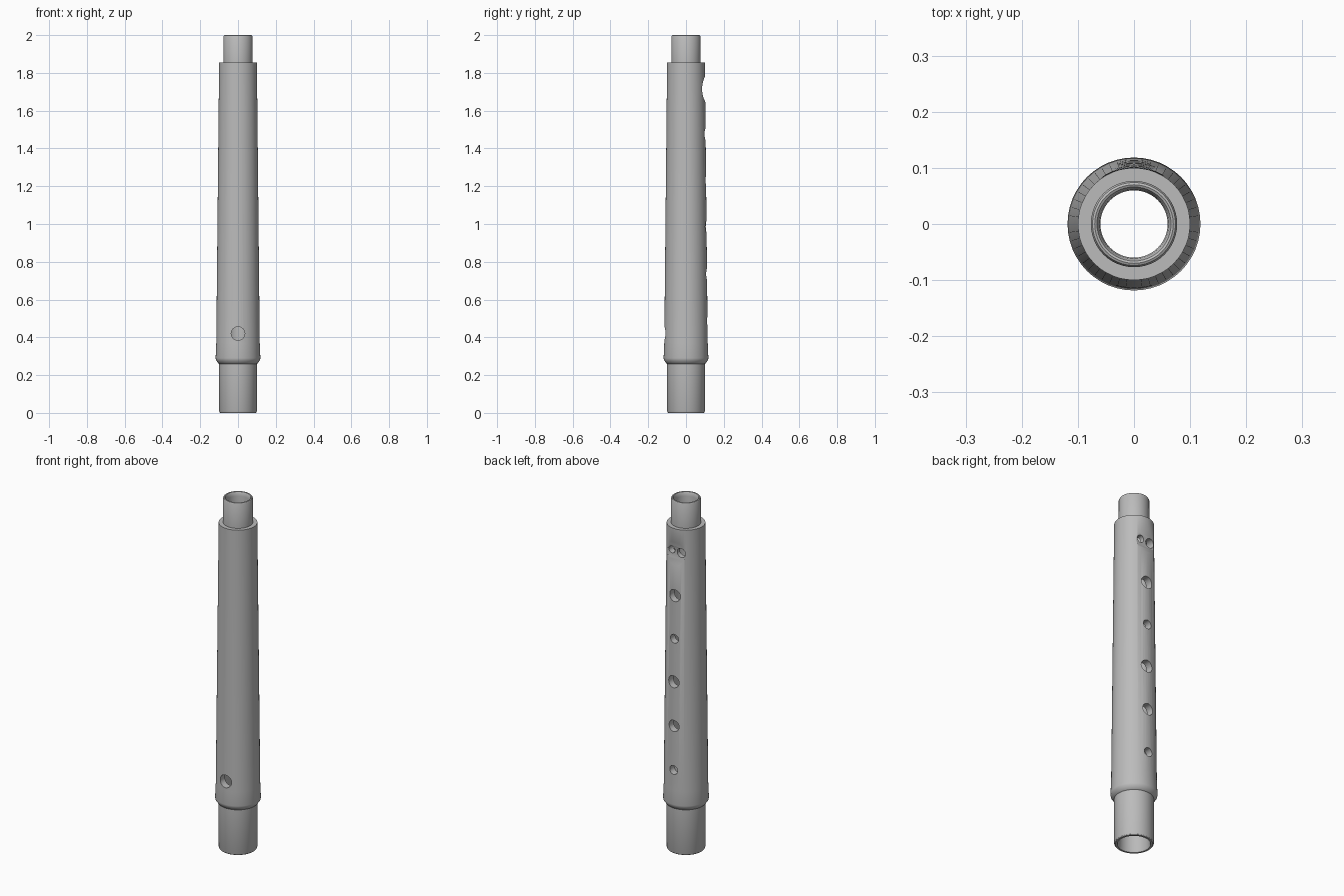
import bpy, bmesh, math

if "Cube" in bpy.data.objects:
    bpy.data.objects.remove(bpy.data.objects["Cube"])

grey = bpy.data.materials.new("plain_grey")
grey.diffuse_color = (0.5, 0.5, 0.5, 1)
grey.use_nodes = True
grey.node_tree.nodes["Principled BSDF"].inputs["Base Color"].default_value = grey.diffuse_color


def lathe(name, profile, sides):
    """Spin a closed (radius, z) profile around the z axis."""
    bm = bmesh.new()
    rings = []
    for i in range(sides):
        a = 2 * math.pi * i / sides
        rings.append([bm.verts.new((r * math.cos(a), r * math.sin(a), z)) for r, z in profile])
    n = len(profile)
    for i in range(sides):
        p, q = rings[i], rings[(i + 1) % sides]
        for k in range(n):
            bm.faces.new((p[k], q[k], q[(k + 1) % n], p[(k + 1) % n]))
    bmesh.ops.recalc_face_normals(bm, faces=bm.faces)
    me = bpy.data.meshes.new(name)
    bm.to_mesh(me)
    bm.free()
    ob = bpy.data.objects.new(name, me)
    bpy.context.collection.objects.link(ob)
    ob.data.materials.append(grey)
    return ob


def cut(target, radius, depth, location, rotation, sides=24):
    """Subtract a cylinder from the target, then remove the cutter."""
    bpy.ops.mesh.primitive_cylinder_add(vertices=sides, radius=radius, depth=depth,
                                        location=location, rotation=rotation)
    cutter = bpy.context.object
    cutter.name = "hole_cutter"
    cutter.hide_render = True
    cutter.data.materials.append(grey)
    bpy.context.view_layer.objects.active = target
    mod = target.modifiers.new("hole", 'BOOLEAN')
    mod.object = cutter
    mod.operation = 'DIFFERENCE'
    mod.solver = 'EXACT'
    bpy.ops.object.modifier_apply(modifier=mod.name)
    bpy.data.objects.remove(cutter)


# hollow pipe: lower tenon, collar, tapered body, upper tenon, widening bore
profile = [
    (0.084, 0.0), (0.094, 0.0), (0.098, 0.003), (0.1, 0.008),
    (0.1, 0.26), (0.104, 0.262), (0.117, 0.28), (0.1185, 0.29), (0.115, 0.37),
    (0.1, 1.855), (0.077, 1.855), (0.077, 1.992), (0.074, 1.998), (0.07, 2.0),
    (0.066, 1.998), (0.062, 1.99), (0.06, 1.975), (0.08, 0.01),
]
pipe = lathe("flute_body", profile, 48)

# shallow scoop around the double hole
cut(pipe, 0.145, 0.3, (0, 0.23, 1.715), (0, math.pi / 2, 0), 64)

# finger holes on the back: x, z, radius
for x, z, r in [(-0.031, 1.72, 0.026), (0.029, 1.725, 0.02), (0, 1.475, 0.034),
                (0, 1.23, 0.025), (0.004, 0.985, 0.034), (0, 0.735, 0.032), (0, 0.485, 0.025)]:
    cut(pipe, r, 0.17, (x, 0.115, z), (math.pi / 2, 0, 0))

# thumb hole on the front
cut(pipe, 0.036, 0.17, (0, -0.115, 0.42), (math.pi / 2, 0, 0))

# smooth shading with crisp rims
bpy.ops.object.select_all(action='DESELECT')
pipe.select_set(True)
bpy.context.view_layer.objects.active = pipe
bpy.ops.object.shade_smooth_by_angle(angle=math.radians(30))
